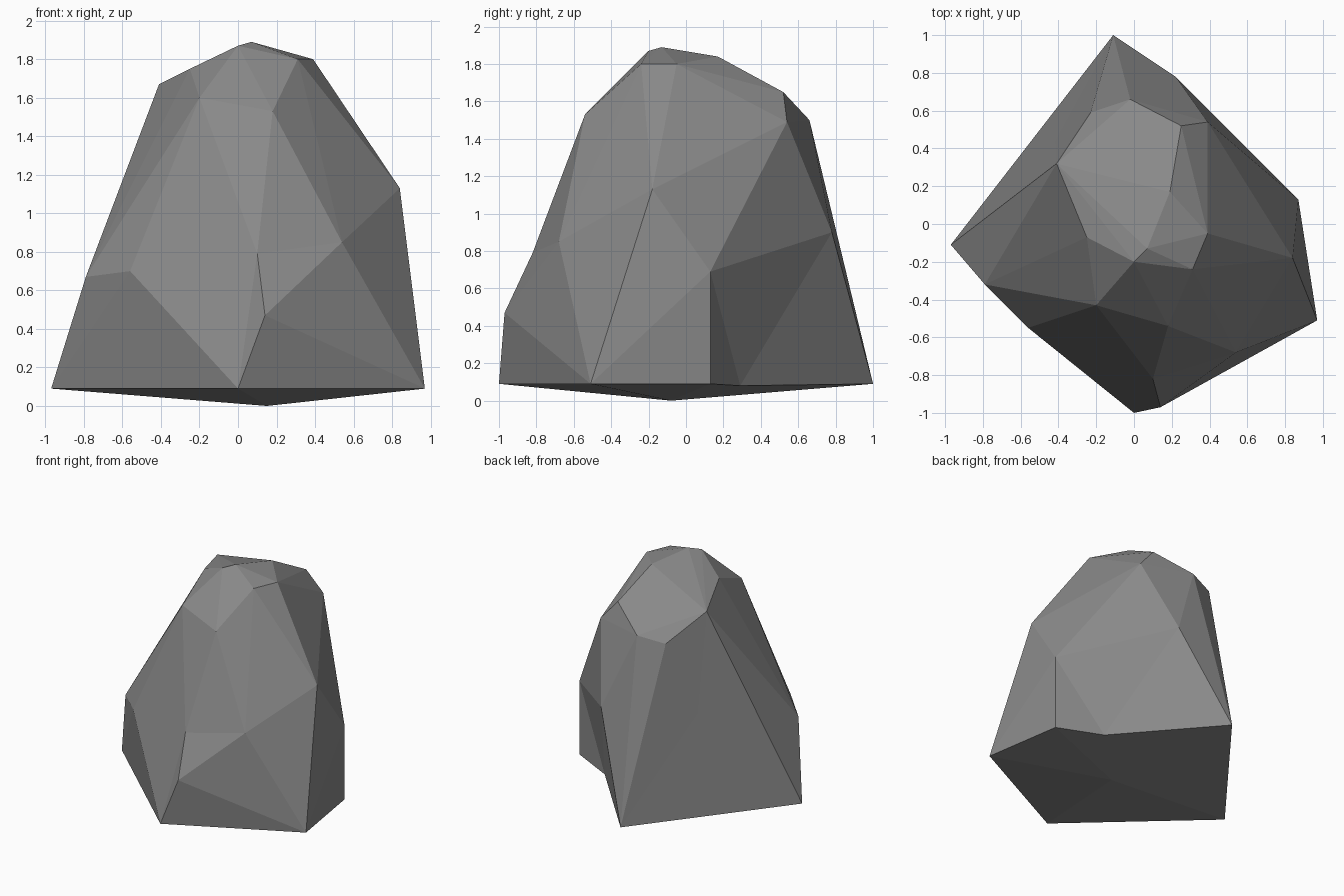
import bpy, bmesh

if "Cube" in bpy.data.objects:
    bpy.data.objects.remove(bpy.data.objects["Cube"])

# Corner points of the chipped stone, ring by ring from the ground up
base = [(.15, -.08, 0), (-.97, -.11, .09), (0, -1, .09), (.97, -.51, .09),
        (.87, .13, .09), (-.11, 1, .09)]
waist = [(-.79, -.32, .67), (-.56, -.55, .70), (.14, -.97, .47), (.54, -.68, .85),
         (.87, .13, .69), (.22, .78, .90), (.84, -.18, 1.13), (.68, -.31, 1.17)]
shoulder = [(.26, -.52, 1.43), (.18, -.54, 1.53), (-.20, -.43, 1.60), (.39, .54, 1.49),
            (.25, .52, 1.65), (-.02, .66, 1.50), (-.23, .59, 1.46)]
crown = [(-.41, .32, 1.67), (-.25, -.07, 1.75), (0, -.20, 1.87), (.07, -.13, 1.89),
         (.19, .17, 1.84), (.31, -.24, 1.80), (.39, -.05, 1.80)]
# Shallow dents: hulled at the first point, then pressed in to the second
dents = [((.10, -.93, .79), (.10, -.82, .79)),
         ((-.46, .50, .89), (-.415, .445, .885)),
         ((.47, .53, .08), (.53, .29, .08))]

bm = bmesh.new()
for p in base + waist + shoulder + crown:
    bm.verts.new(p)
pressed = [(bm.verts.new(outer), inner) for outer, inner in dents]
bmesh.ops.convex_hull(bm, input=bm.verts[:])
for vert, inner in pressed:
    vert.co = inner
loose = [v for v in bm.verts if not v.link_faces]
bmesh.ops.delete(bm, geom=loose, context='VERTS')
bmesh.ops.recalc_face_normals(bm, faces=bm.faces[:])

# Rock object, flat shaded in one grey
mesh = bpy.data.meshes.new("rock")
bm.to_mesh(mesh)
bm.free()
rock = bpy.data.objects.new("rock", mesh)
bpy.context.collection.objects.link(rock)
grey = bpy.data.materials.new("stone grey")
grey.diffuse_color = (.25, .25, .25, 1)
grey.use_nodes = True
grey.node_tree.nodes["Principled BSDF"].inputs["Base Color"].default_value = grey.diffuse_color
mesh.materials.append(grey)
